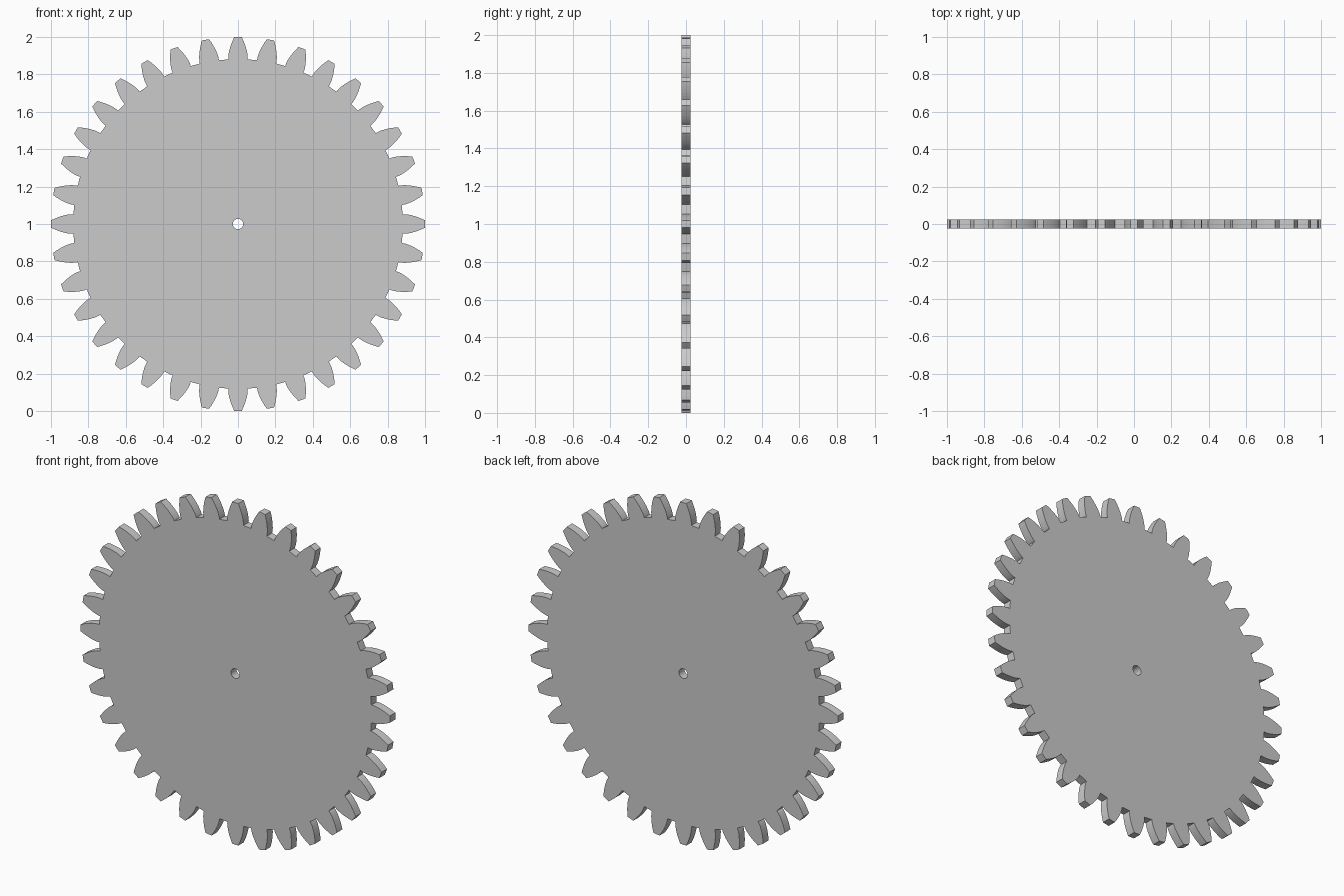
import bpy, bmesh
from math import pi, sin, cos, tan, acos, radians

if "Cube" in bpy.data.objects:
    bpy.data.objects.remove(bpy.data.objects["Cube"])

TEETH = 36
MODULE = 2 / (TEETH + 2)            # outer radius becomes 1
PITCH_R = MODULE * TEETH / 2
BASE_R = PITCH_R * cos(radians(20))
ROOT_R = PITCH_R - 1.25 * MODULE
HOLE_R = 0.028
HALF_T = 0.025


def inv(a):
    return tan(a) - a


def half_angle(r):
    """Half the angular width of an involute tooth at radius r."""
    a = acos(min(1, BASE_R / r))
    return pi / (2 * TEETH) + inv(radians(20)) - inv(a)


# One tooth outline: root, involute flank, tip, mirrored flank, root
radii = [ROOT_R] + [BASE_R + (1 - BASE_R) * (i / 7) ** 1.3 for i in range(8)]
flank = [(r, -half_angle(max(r, BASE_R))) for r in radii]
tooth = flank + [(1.0, 0.0)] + [(r, -a) for r, a in reversed(flank)]

# Gear outline repeated round the centre, paired with points on the axle hole
bm = bmesh.new()
rings = []
for k in range(TEETH):
    for r, a in tooth:
        t = a + 2 * pi * k / TEETH
        # spread the hole points evenly so none coincide
        h = 2 * pi * (len(rings) - len(tooth) // 2) / (TEETH * len(tooth))
        rings.append([bm.verts.new((rad * sin(ang), y, 1 + rad * cos(ang)))
                      for rad, ang in ((r, t), (HOLE_R, h))
                      for y in (-HALF_T, HALF_T)])

# Front, back, rim and bore faces
for i, (of, ob, hf, hb) in enumerate(rings):
    of2, ob2, hf2, hb2 = rings[(i + 1) % len(rings)]
    bm.faces.new((of, hf, hf2, of2))
    bm.faces.new((ob, ob2, hb2, hb))
    bm.faces.new((of, of2, ob2, ob))
    bm.faces.new((hf, hb, hb2, hf2))
bmesh.ops.recalc_face_normals(bm, faces=bm.faces)

mesh = bpy.data.meshes.new("spur_gear")
bm.to_mesh(mesh)
bm.free()
gear = bpy.data.objects.new("spur_gear", mesh)
bpy.context.collection.objects.link(gear)
